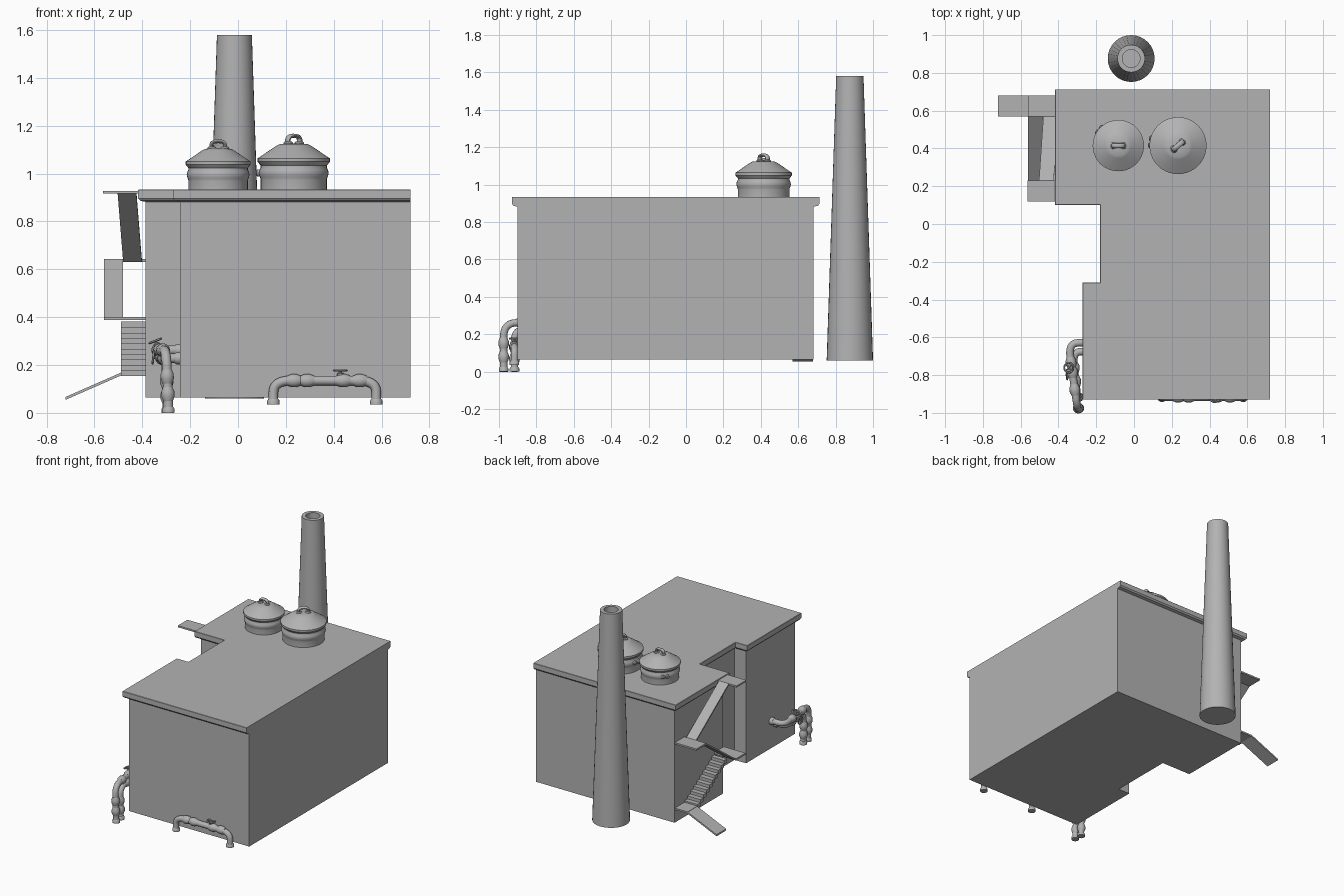
import bpy, bmesh, math
from mathutils import Vector, Matrix

if "Cube" in bpy.data.objects:
    bpy.data.objects.remove(bpy.data.objects["Cube"])

# One dark grey for the whole model
grey = bpy.data.materials.new("dark_grey")
grey.diffuse_color = (.45, .45, .45, 1)
grey.use_nodes = True
grey.node_tree.nodes["Principled BSDF"].inputs["Base Color"].default_value = grey.diffuse_color


def finish(name, bm, smooth=False):
    bmesh.ops.recalc_face_normals(bm, faces=bm.faces)
    me = bpy.data.meshes.new(name)
    bm.to_mesh(me)
    bm.free()
    me.materials.append(grey)
    ob = bpy.data.objects.new(name, me)
    bpy.context.collection.objects.link(ob)
    if smooth:
        bpy.ops.object.select_all(action='DESELECT')
        ob.select_set(True)
        bpy.context.view_layer.objects.active = ob
        bpy.ops.object.shade_smooth_by_angle(angle=math.radians(35))
    return ob


def loft(bm, rings):
    """Skin between closed rings of points and cap both ends."""
    loops = [[bm.verts.new(p) for p in r] for r in rings]
    n = len(loops[0])
    for a, b in zip(loops, loops[1:]):
        for i in range(n):
            bm.faces.new((a[i], a[(i + 1) % n], b[(i + 1) % n], b[i]))
    bm.faces.new(loops[0][::-1])
    bm.faces.new(loops[-1])


def lathe(bm, profile, origin=(0, 0, 0), axis=(0, 0, 1), n=32):
    m = Matrix.Translation(origin) @ Vector(axis).to_track_quat('Z', 'Y').to_matrix().to_4x4()
    loft(bm, [[m @ Vector((r * math.cos(2 * math.pi * i / n), r * math.sin(2 * math.pi * i / n), h))
               for i in range(n)] for r, h in profile])


def slab(bm, top, t):
    """Prism hanging a thickness t below a polygon."""
    loft(bm, [[(x, y, z - t) for x, y, z in top], top])


def rounded(pts, d):
    """Replace path corners by short curved bends."""
    pts = [Vector(p) for p in pts]
    out = [pts[0]]
    for a, b, c in zip(pts, pts[1:], pts[2:]):
        p = b + (a - b).normalized() * min(d, (a - b).length * 0.49)
        q = b + (c - b).normalized() * min(d, (c - b).length * 0.49)
        for k in range(7):
            t = k / 6
            out.append(p * (1 - t) ** 2 + b * 2 * t * (1 - t) + q * t * t)
    return out + [pts[-1]]


def tube(bm, pts, r, n=12):
    """Sweep a circle along a path."""
    rings, up = [], None
    for i, p in enumerate(pts):
        d = (pts[min(i + 1, len(pts) - 1)] - pts[max(i - 1, 0)]).normalized()
        if up is None:
            up = d.orthogonal().normalized()
        up = (up - d * up.dot(d)).normalized()
        s = d.cross(up)
        rings.append([p + (up * math.cos(2 * math.pi * k / n) + s * math.sin(2 * math.pi * k / n)) * r
                      for k in range(n)])
    loft(bm, rings)


def plan(o, z):
    """Building footprint grown by o on every side but the flush right one."""
    return [(x, y, z) for x, y in (
        (.72, -.90 - o), (.72, .683 + o), (-.387 - o, .683 + o), (-.387 - o, .13 - o),
        (-.15 - o, .13 - o), (-.15 - o, -.34 + o), (-.242 - o, -.34 + o), (-.242 - o, -.90 - o))]


# Walls and projecting roof slab
bm = bmesh.new()
loft(bm, [plan(0, .065), plan(0, .89)])
finish("building_walls", bm)
bm = bmesh.new()
loft(bm, [plan(0, .882), plan(.022, .887), plan(.03, .897), plan(.03, .932), plan(.028, .934)])
finish("roof_slab", bm)

# Tapered hollow chimney
bm = bmesh.new()
lathe(bm, [(.124, .06), (.073, 1.58), (.047, 1.58), (.047, 1.45)], (-.015, .876, 0))
finish("chimney", bm, True)

# Landings: x from, x to, y from, y to, z
near, far = (.12, .23), (.57, .68)
for name, x0, x1, (y0, y1), z in (("upper_landing", -.565, -.415, near, .928),
                                  ("middle_landing", -.56, -.385, far, .643),
                                  ("lower_landing", -.56, -.385, near, .40),
                                  ("bottom_landing", -.49, -.385, far, .17)):
    bm = bmesh.new()
    slab(bm, [(x0, y0, z), (x1, y0, z), (x1, y1, z), (x0, y1, z)], .012)
    finish(name, bm)

# Sloping flights and entrance ramp
for name, top in (
        ("upper_flight", [(-.503, .23, .928), (-.425, .23, .928), (-.402, .57, .643), (-.48, .57, .643)]),
        ("middle_flight", [(-.56, .23, .40), (-.48, .23, .40), (-.48, .57, .643), (-.56, .57, .643)]),
        ("entrance_ramp", [(-.72, .57, .067), (-.485, .57, .17), (-.485, .68, .17), (-.72, .68, .067)])):
    bm = bmesh.new()
    slab(bm, top, .012)
    finish(name, bm)

# Stepped lower flight
bm = bmesh.new()
steps = 10
for i in range(steps):
    y0, y1 = .23 + .34 * i / steps, .23 + .34 * (i + 1) / steps
    z = .393 - .223 * (i + .5) / steps
    slab(bm, [(-.49, y0, z), (-.387, y0, z), (-.387, y1, z), (-.49, y1, z)], .027)
finish("lower_steps", bm)

# Lidded roof tanks, with a broad lid loop and a double side fitting
POT = [(.138, 0), (.138, .045), (.139, .05), (.143, .06), (.146, .072), (.143, .086), (.138, .096),
       (.138, .104), (.145, .112), (.151, .12), (.151, .134), (.143, .139), (.075, .185), (.06, .193), (.02, .196)]
for label, x, y, s, turn, side in (("left", -.083, .415, .9, 0, 140), ("right", .233, .415, 1, 40, 172)):
    o = Vector((x, y, .93))
    bm = bmesh.new()
    lathe(bm, [(r * s, h * s) for r, h in POT], o, n=40)
    finish(label + "_tank", bm, True)
    bm = bmesh.new()
    m = Matrix.Translation(o) @ Matrix.Rotation(math.radians(turn), 4, 'Z') @ Matrix.Scale(s, 4)
    arch = rounded([(-.03, 0, .185), (-.034, 0, .228), (.034, 0, .228), (.03, 0, .185)], .036)
    tube(bm, arch, .009)
    for v in bm.verts:
        v.co.y *= 1.6
    bm.transform(m)
    for e in (-.03, .03):
        lathe(bm, [(.02 * s, 0), (.02 * s, .012 * s), (.014 * s, .018 * s)], m @ Vector((e, 0, .186)), n=12)
    finish(label + "_tank_lid_loop", bm, True)
    bm = bmesh.new()
    for da in (-7, 7):
        a = math.radians(side + da)
        d = Vector((math.cos(a), math.sin(a), 0))
        lathe(bm, [(.015 * s, 0), (.015 * s, .025 * s), (.009 * s, .03 * s)],
              o + d * .128 * s + Vector((0, 0, .073 * s)), d, 12)
    finish(label + "_tank_fitting", bm, True)


def pipe(name, pts, r, bend, joints, valve):
    """Bent pipe with end flanges, barrel joints and a hand wheel."""
    bm = bmesh.new()
    tube(bm, rounded(pts, bend), r, 14)
    P = [Vector(p) for p in pts]
    for a, b in ((P[0], P[1]), (P[-1], P[-2])):
        d = (b - a).normalized()
        lathe(bm, [(r * 1.3, 0), (r * 1.3, r * .8), (r * 1.05, r * 1.2)], a, d, 14)
    for seg, t in joints:
        a, b = P[seg], P[seg + 1]
        d = (b - a).normalized()
        lathe(bm, [(r, -r * 1.5), (r * 1.4, -r * .5), (r * 1.4, r * .5), (r, r * 1.5)],
              a.lerp(b, t), d, 14)
    seg, t, up = valve
    c, up = P[seg].lerp(P[seg + 1], t), Vector(up).normalized()
    lathe(bm, [(r * .7, 0), (r * .7, r * 1.5), (r * .3, r * 1.7), (r * .3, r * 2.2)], c, up, 10)
    side = up.orthogonal().normalized()
    other = up.cross(side)
    hub = c + up * r * 2.1
    ring = [hub + (side * math.cos(k * math.pi / 10) + other * math.sin(k * math.pi / 10)) * r * 1.3
            for k in range(21)]
    tube(bm, ring, r * .25, 6)
    for d in (side, other):
        tube(bm, [hub - d * r * 1.3, hub + d * r * 1.3], r * .2, 6)
    finish(name, bm, True)


# Front pipe, standing against the wall
pipe("front_pipe", [(.148, -.917, .035), (.148, -.917, .135), (.578, -.917, .135), (.578, -.917, .035)],
     .02, .075, [(1, .2), (1, .33), (1, .68), (1, .84)], (1, .65, (0, 0, 1)))

# Pair of pipes leaving the left wall and dropping at the front corner
pipe("outer_side_pipe", [(-.24, -.628, .262), (-.348, -.63, .262), (-.30, -.975, .262), (-.29, -.975, 0)],
     .02, .075, [(1, .3), (1, .45), (1, .72), (2, .42), (2, .7)], (1, .38, (-.4, 0, 1)))
pipe("inner_side_pipe", [(-.24, -.675, .228), (-.325, -.677, .228), (-.30, -.917, .228), (-.295, -.917, 0)],
     .02, .065, [(1, .35), (1, .65), (2, .42), (2, .7)], (1, .5, (-1, 0, .1)))
